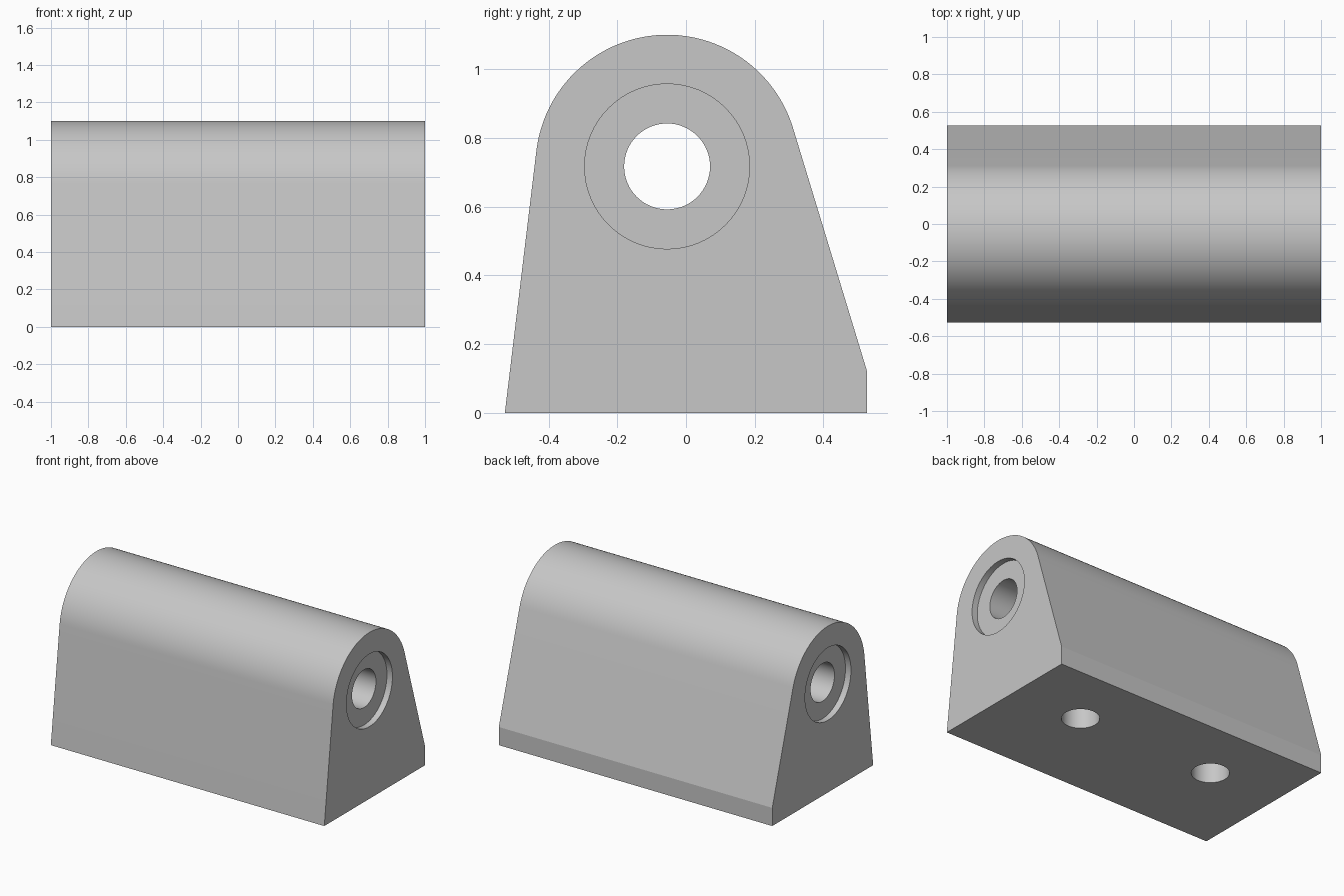
import bpy, bmesh, math
from mathutils import Vector, Matrix

if "Cube" in bpy.data.objects:
    bpy.data.objects.remove(bpy.data.objects["Cube"])

CY, CZ, R = -0.055, 0.717, 0.383      # axis of the rounded top and the bore
FRONT, BACK = (-0.527, 0.0), (0.527, 0.12)

gray = bpy.data.materials.new("light_gray")
gray.diffuse_color = (0.57, 0.57, 0.57, 1)
gray.use_nodes = True
gray.node_tree.nodes["Principled BSDF"].inputs["Base Color"].default_value = gray.diffuse_color


def tangent_angle(point, side):
    """Angle on the top arc where the line from point touches it."""
    dy, dz = point[0] - CY, point[1] - CZ
    return math.atan2(dz, dy) + side * math.acos(R / math.hypot(dy, dz))


# block: tapered profile with a tangent arc on top, extruded along x
a0 = tangent_angle(BACK, 1)
a1 = tangent_angle(FRONT, -1) % (2 * math.pi)
N = 48
profile = [FRONT, (BACK[0], 0.0), BACK]
for i in range(N + 1):
    a = a0 + (a1 - a0) * i / N
    profile.append((CY + R * math.cos(a), CZ + R * math.sin(a)))

bm = bmesh.new()
face = bm.faces.new([bm.verts.new((-1, y, z)) for y, z in profile])
ext = bmesh.ops.extrude_face_region(bm, geom=[face])
bmesh.ops.translate(bm, vec=Vector((2, 0, 0)),
                    verts=[v for v in ext["geom"] if isinstance(v, bmesh.types.BMVert)])
bmesh.ops.recalc_face_normals(bm, faces=bm.faces)
mesh = bpy.data.meshes.new("hinge_block")
bm.to_mesh(mesh)
bm.free()
block = bpy.data.objects.new("hinge_block", mesh)
bpy.context.collection.objects.link(block)
mesh.materials.append(gray)


def drill(name, radius, length, center, along_x):
    """Cut a round hole into the block."""
    bm = bmesh.new()
    rot = Matrix.Rotation(math.pi / 2, 4, 'Y') if along_x else Matrix()
    bmesh.ops.create_cone(bm, cap_ends=True, segments=64, radius1=radius, radius2=radius,
                          depth=length, matrix=Matrix.Translation(center) @ rot)
    me = bpy.data.meshes.new(name)
    bm.to_mesh(me)
    bm.free()
    me.materials.append(gray)
    cutter = bpy.data.objects.new(name, me)
    cutter.hide_render = True
    bpy.context.collection.objects.link(cutter)
    mod = block.modifiers.new(name, 'BOOLEAN')
    mod.operation, mod.solver, mod.object = 'DIFFERENCE', 'EXACT', cutter
    bpy.context.view_layer.objects.active = block
    bpy.ops.object.modifier_apply(modifier=name)
    bpy.data.objects.remove(cutter)


# through bore, shallow end recesses and blind mounting holes underneath
drill("bore", 0.125, 2.4, (0, CY, CZ), True)
for s in (-1, 1):
    drill("end_recess", 0.24, 0.28, (s * 1.1, CY, CZ), True)
    drill("mounting_hole", 0.113, 0.8, (s * 0.5, 0.105, 0.0), False)

block.select_set(True)
bpy.context.view_layer.objects.active = block
bpy.ops.object.shade_smooth_by_angle(angle=math.radians(10))
